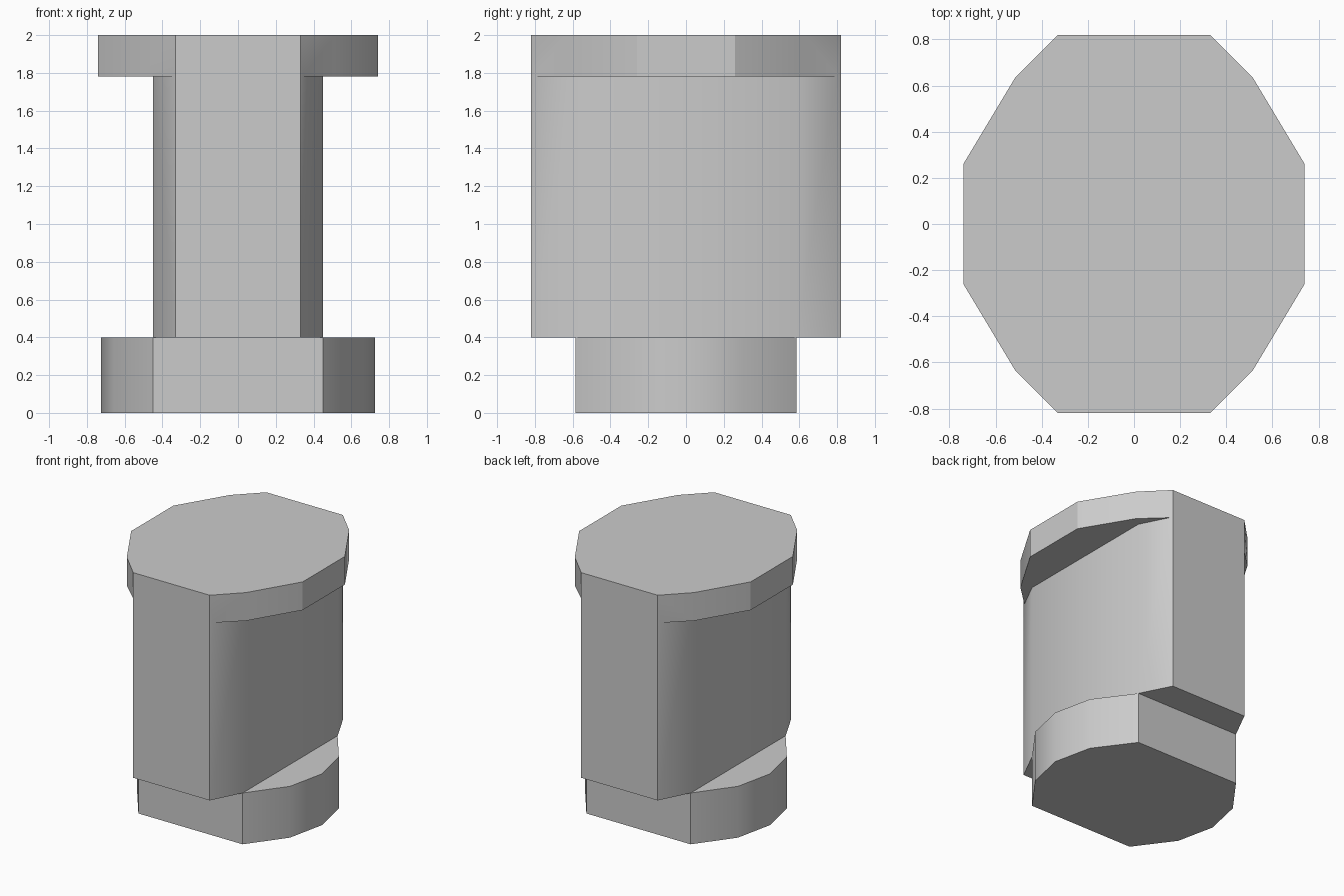
import bpy
import bmesh
from math import radians

cube = bpy.data.objects.get("Cube")
if cube:
    bpy.data.objects.remove(cube, do_unlink=True)

GREY = (0.6, 0.6, 0.6, 1.0)
mat = bpy.data.materials.new("plain grey")
mat.use_nodes = True
mat.diffuse_color = GREY
mat.node_tree.nodes["Principled BSDF"].inputs["Base Color"].default_value = GREY


def outline(quarter):
    """Mirror front-right points (front to side) into a full closed outline."""
    right = quarter + [(x, -y) for x, y in reversed(quarter) if y]
    return right + [(-x, y) for x, y in reversed(right)]


def loft(name, lower, upper, z0, z1):
    """Solid between two matching outlines."""
    bm = bmesh.new()
    a = [bm.verts.new((x, y, z0)) for x, y in outline(lower)]
    b = [bm.verts.new((x, y, z1)) for x, y in outline(upper)]
    bm.faces.new(a)
    bm.faces.new(b)
    for i in range(len(a)):
        j = (i + 1) % len(a)
        bm.faces.new((a[i], a[j], b[j], b[i]))
    bmesh.ops.recalc_face_normals(bm, faces=bm.faces)
    mesh = bpy.data.meshes.new(name)
    bm.to_mesh(mesh)
    bm.free()
    mesh.materials.append(mat)
    ob = bpy.data.objects.new(name, mesh)
    bpy.context.collection.objects.link(ob)
    return ob


def smooth(ob):
    bpy.ops.object.select_all(action='DESELECT')
    ob.select_set(True)
    bpy.context.view_layer.objects.active = ob
    bpy.ops.object.shade_smooth_by_angle(angle=radians(30))


# Rounded foot
base_outline = [(0.45, -0.585), (0.66, -0.30), (0.725, 0)]
base = loft("base", base_outline, base_outline, 0, 0.4)

# Tall body with tapered ends
body_outline = [(0.33, -0.82), (0.45, -0.585)]
body = loft("body", body_outline, body_outline, 0.4, 2)

# Wide cap, its lower corners tucked into the body
cap_side = [(0.515, -0.635), (0.74, -0.26)]
cap = loft("cap", [(0.34, -0.80)] + cap_side, [(0.33, -0.82)] + cap_side, 1.78, 2)

# Join the cap to the body as one clean solid
join = body.modifiers.new("join cap", 'BOOLEAN')
join.operation = 'UNION'
join.solver = 'EXACT'
join.object = cap
bpy.context.view_layer.objects.active = body
bpy.ops.object.modifier_apply(modifier=join.name)
bpy.data.objects.remove(cap, do_unlink=True)
body.name = "body_and_cap"

for part in (base, body):
    smooth(part)
